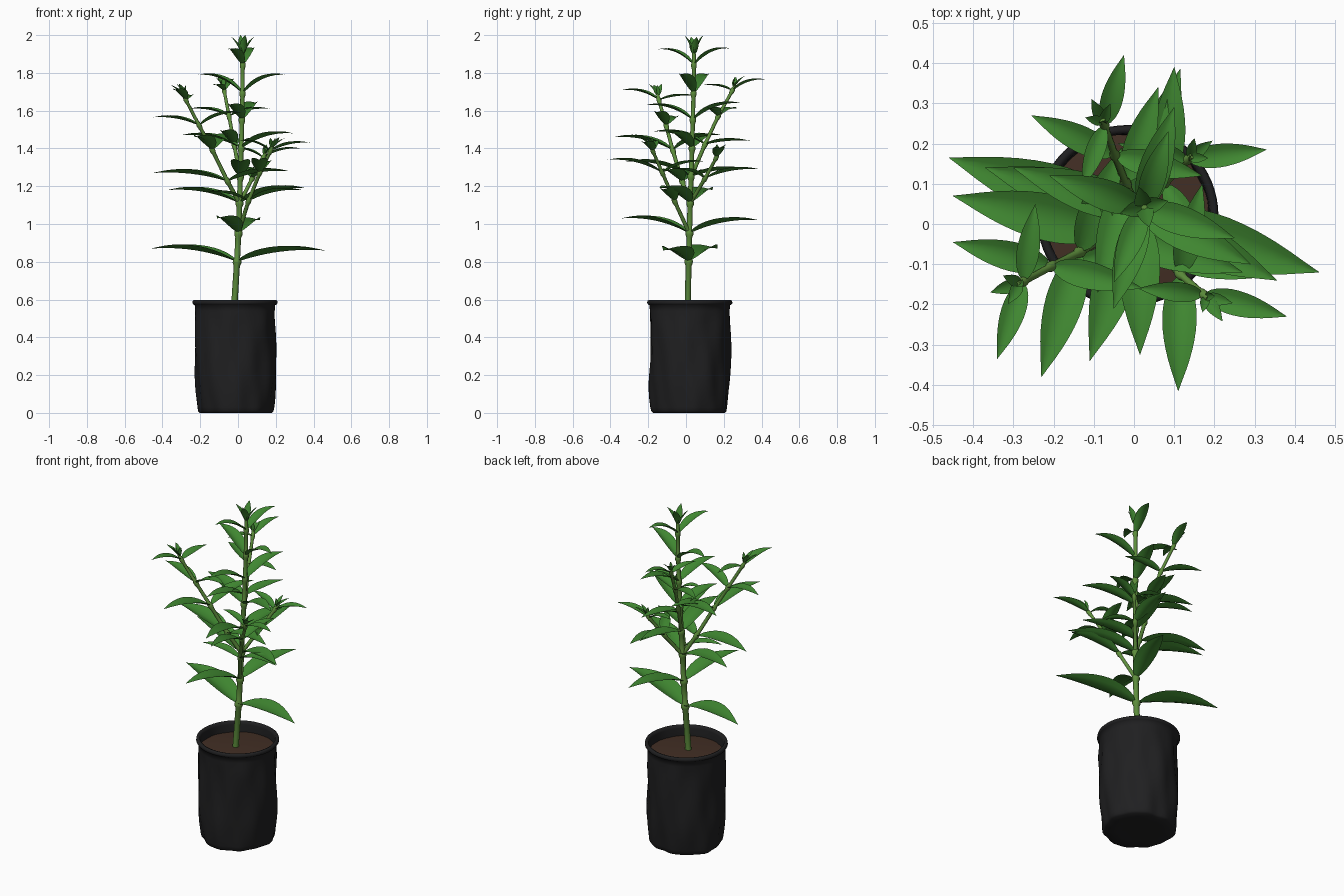
import bpy, bmesh
from math import sin, cos, pi
from mathutils import Vector

if "Cube" in bpy.data.objects:
    bpy.data.objects.remove(bpy.data.objects["Cube"])


def material(name, rgb):
    m = bpy.data.materials.new(name)
    m.diffuse_color = (*rgb, 1)
    m.use_nodes = True
    m.node_tree.nodes["Principled BSDF"].inputs["Base Color"].default_value = m.diffuse_color
    return m


LEAF = material("leaf_green", (0.05, 0.24, 0.03))
STEM = material("stem_green", (0.11, 0.27, 0.045))
BAG = material("black_plastic", (0.014, 0.014, 0.015))
SOIL = material("soil_brown", (0.055, 0.028, 0.018))
CX, CY = -0.016, 0.02          # centre of the bag


def finish(bm, name, mat):
    me = bpy.data.meshes.new(name)
    for f in bm.faces:
        f.smooth = True
    bm.to_mesh(me)
    bm.free()
    me.materials.append(mat)
    ob = bpy.data.objects.new(name, me)
    bpy.context.collection.objects.link(ob)
    return ob


def lathe(name, profile, mat, wrinkle=0.0, n=64):
    """Revolve (radius, height) points, closing ends that lie on the axis."""
    bm = bmesh.new()
    rings = []
    for r, z in profile:
        if r == 0:
            rings.append([bm.verts.new((CX, CY, z))] * n)
            continue
        fade = wrinkle * max(0, min(1, (0.57 - z) / 0.1))
        ring = []
        for i in range(n):
            a = 2 * pi * i / n
            rr = r + fade * (sin(3 * a + 8 * z) + 0.7 * sin(7 * a - 12 * z + 1)
                             + 0.6 * sin(12 * a + 9 * z))
            ring.append(bm.verts.new((CX + rr * cos(a), CY + rr * sin(a), z)))
        rings.append(ring)
    for p, q in zip(rings, rings[1:]):
        for i in range(n):
            j = (i + 1) % n
            quad = list(dict.fromkeys((p[i], p[j], q[j], q[i])))
            bm.faces.new(quad)
    bmesh.ops.recalc_face_normals(bm, faces=bm.faces)
    return finish(bm, name, mat)


# Crumpled grow bag with a rolled rim
wall = [(0.197 + 0.015 * sin(pi / 2 * min(1, z / 0.2)), z)
        for z in [0.03 + 0.51 * k / 16 for k in range(17)]]
lathe("grow_bag", [(0, 0.006), (0.12, 0.004), (0.188, 0.0), (0.197, 0.01)] + wall
      + [(0.213, 0.57), (0.221, 0.574), (0.226, 0.582), (0.224, 0.593), (0.216, 0.598),
         (0.206, 0.594), (0.203, 0.58), (0.202, 0.52)], BAG, 0.005)

# Slightly mounded soil
lathe("soil", [(0.205, 0.535), (0.15, 0.54), (0.07, 0.544), (0, 0.546)], SOIL)


# Stems: tapered tubes that swell at each leaf node
def stem(name, points, nodes, r0, r1):
    cu = bpy.data.curves.new(name, 'CURVE')
    cu.dimensions = '3D'
    cu.bevel_depth = 1.0
    cu.bevel_resolution = 3
    cu.use_fill_caps = True
    path = []
    last = len(points) - 1
    for i, p in enumerate(points):
        p = Vector(p)
        r = r0 + (r1 - r0) * i / last
        if i in nodes and 0 < i < last:
            back = (Vector(points[i - 1]) - p).normalized()
            ahead = (Vector(points[i + 1]) - p).normalized()
            path += [(p + back * 0.022, r), (p + back * 0.007, r * 1.4),
                     (p + ahead * 0.007, r * 1.4), (p + ahead * 0.022, r * 0.95)]
        else:
            path.append((p, r))
    sp = cu.splines.new('POLY')
    sp.points.add(len(path) - 1)
    for pt, (co, r) in zip(sp.points, path):
        pt.co = (*co, 1)
        pt.radius = r
    sp.use_smooth = True
    cu.materials.append(STEM)
    ob = bpy.data.objects.new(name, cu)
    bpy.context.collection.objects.link(ob)


# Leaves: arched, folded along the midrib, pointed at the tip
def leaf(bm, base, tip, width=0.143, arch=0.035, rows=12):
    a, c = Vector(base), Vector(tip)
    d = c - a
    length = d.length
    side = Vector((-d.y, d.x, 0)).normalized()
    b = a + d * 0.48
    b.z = c.z + arch * length if arch > 0 else a.z + d.z * 0.62
    prev = None
    for k in range(rows + 1):
        t = k / rows
        p = a * (1 - t) ** 2 + b * 2 * t * (1 - t) + c * t * t
        tan = ((b - a) * (1 - t) + (c - b) * t).normalized()
        up = tan.cross(side)
        w = width * length * max(0.01, t ** 0.75 * (1 - t) ** 1.1 / 0.286)
        row = [bm.verts.new(p + side * w * s + up * w * 0.42 * abs(s) ** 1.3)
               for s in (-1, -0.55, 0, 0.55, 1)]
        if prev:
            for i in range(4):
                bm.faces.new((prev[i], row[i], row[i + 1], prev[i + 1])).normal_flip()
        prev = row


def shoot(name, points, pairs, r0, r1, tuft, turn):
    """One stem, its leaf pairs {point index: tips} and the small leaves at its end."""
    stem(name + "_stem", points, pairs, r0, r1)
    bm = bmesh.new()
    for i, tips in pairs.items():
        for t in tips:
            leaf(bm, points[i], t)
    end = Vector(points[-1])
    axis = (end - Vector(points[-2])).normalized()
    for k in range(4):
        a = turn + k * pi / 2
        out = Vector((cos(a), sin(a), 0)) * tuft * (0.55 if k % 2 else 0.65)
        leaf(bm, end - axis * 0.015, end + out + axis * tuft * (1.0 if k % 2 else 0.9), 0.17, 0)
    bmesh.ops.recalc_face_normals(bm, faces=bm.faces)
    finish(bm, name + "_leaves", LEAF)


# Main shoot with leaf pairs alternating sideways and front to back
shoot("main", [(-0.022, 0.008, 0.53), (-0.005, 0.014, 0.8), (0.002, 0.018, 0.95),
               (0.008, 0.022, 1.11), (0.012, 0.027, 1.25), (0.017, 0.032, 1.4),
               (0.021, 0.036, 1.55), (0.024, 0.04, 1.69), (0.025, 0.042, 1.84),
               (0.025, 0.042, 1.905)],
      {1: [(-0.46, 0.165, 0.87), (0.46, -0.12, 0.86)],
       2: [(-0.11, -0.34, 1.03), (0.115, 0.385, 1.02)],
       3: [(-0.37, 0.14, 1.18), (0.355, -0.14, 1.19)],
       4: [(0.015, -0.325, 1.33), (0.08, 0.33, 1.29)],
       5: [(-0.3, 0.14, 1.47), (0.29, -0.1, 1.48)],
       6: [(-0.05, -0.21, 1.63), (0.1, 0.29, 1.64)],
       7: [(-0.21, 0.12, 1.79), (0.25, -0.035, 1.79)],
       8: [(-0.05, -0.145, 1.925), (0.085, 0.23, 1.93)]},
      0.017, 0.010, 0.095, 0.25)

# Left front branch
shoot("left_branch", [(0.008, 0.022, 1.11), (-0.055, -0.02, 1.225), (-0.135, -0.07, 1.39),
                      (-0.205, -0.105, 1.52), (-0.275, -0.143, 1.655), (-0.29, -0.15, 1.685)],
      {1: [(-0.45, 0.07, 1.27), (0.27, -0.12, 1.28)],
       2: [(-0.23, -0.38, 1.46), (-0.03, 0.19, 1.47)],
       3: [(-0.45, -0.045, 1.565), (0.02, -0.16, 1.59)],
       4: [(-0.34, -0.335, 1.71), (-0.245, 0.05, 1.68)]},
      0.012, 0.008, 0.065, 0.2)

# Back branch
shoot("back_branch", [(0.012, 0.027, 1.25), (-0.02, 0.1, 1.42), (-0.047, 0.17, 1.57),
                      (-0.073, 0.245, 1.705), (-0.08, 0.26, 1.735)],
      {1: [(0.06, 0.34, 1.44), (-0.09, -0.17, 1.49)],
       2: [(-0.255, 0.27, 1.61), (0.17, 0.12, 1.61)],
       3: [(-0.025, 0.42, 1.765), (-0.13, 0.09, 1.735)]},
      0.011, 0.008, 0.055, 0.5)

# Right front branch
shoot("right_front_branch", [(0.002, 0.018, 0.95), (0.055, -0.06, 1.12), (0.115, -0.125, 1.27),
                             (0.172, -0.175, 1.385), (0.185, -0.187, 1.41)],
      {1: [(0.34, -0.13, 1.18), (-0.17, -0.1, 1.17)],
       2: [(0.11, -0.415, 1.34), (0.17, 0.1, 1.33)],
       3: [(0.38, -0.23, 1.43), (0.01, -0.16, 1.44)]},
      0.011, 0.008, 0.06, 0.3)

# Right back branch
shoot("right_back_branch", [(0.008, 0.022, 1.11), (0.075, 0.1, 1.24), (0.133, 0.16, 1.35),
                            (0.145, 0.17, 1.375)],
      {1: [(0.1, 0.39, 1.29), (0.18, -0.07, 1.29)],
       2: [(0.33, 0.185, 1.4), (-0.04, 0.2, 1.4)]},
      0.011, 0.008, 0.055, 0.6)
